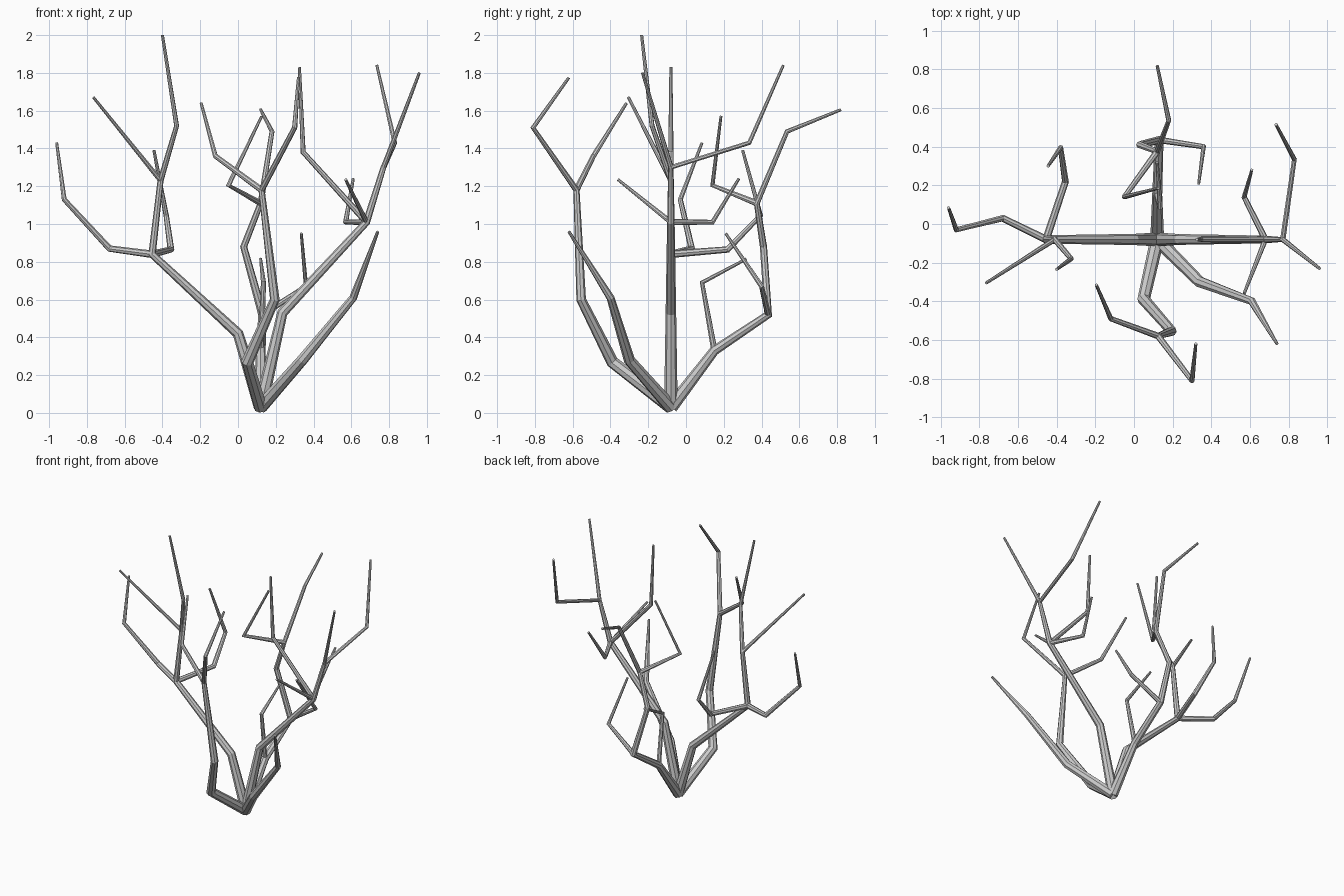
import bpy

BASE = (0.12, -0.08, 0.03)


def branch(name, *points):
    """Faceted tapering branch; each point is (x, y, z, radius)."""
    cu = bpy.data.curves.new(name, 'CURVE')
    cu.dimensions = '3D'
    cu.bevel_depth = 1.0
    cu.bevel_resolution = 2
    cu.use_fill_caps = True
    sp = cu.splines.new('POLY')
    sp.use_smooth = False
    sp.points.add(len(points) - 1)
    for p, (x, y, z, r) in zip(sp.points, points):
        p.co = (x, y, z, 1)
        p.radius = r
    ob = bpy.data.objects.new(name, cu)
    bpy.context.collection.objects.link(ob)
    bpy.ops.object.select_all(action='DESELECT')
    ob.select_set(True)
    bpy.context.view_layer.objects.active = ob
    bpy.ops.object.convert(target='MESH')


def limb(name, *points):
    """Main limb starting at the shared root."""
    branch(name, (*BASE, 0.036), *points)


def twig(name, start, mid, tip):
    """Thin side branch with one bend."""
    branch(name, (*start, 0.017), (*mid, 0.014), (*tip, 0.008))


# Left limb and its twigs
fork, top = (-0.455, -0.08, 0.84), (-0.41, -0.08, 1.23)
limb("left_limb", (0.0, -0.08, 0.42, 0.029), (*fork, 0.022), (*top, 0.016),
     (-0.325, -0.18, 1.52, 0.013), (-0.40, -0.235, 2.0, 0.008))
branch("left_outer_twig", (*fork, 0.02), (-0.68, 0.03, 0.87, 0.018),
       (-0.92, -0.03, 1.13, 0.014), (-0.96, 0.085, 1.43, 0.008))
branch("left_back_twig", (*fork, 0.02), (-0.355, 0.22, 0.865, 0.018),
       (-0.38, 0.395, 1.045, 0.014), (-0.445, 0.30, 1.39, 0.008))
branch("left_front_twig", (*top, 0.014), (-0.765, -0.305, 1.67, 0.008))

# Right limb and its twigs
fork, top = (0.68, -0.08, 1.01), (0.77, -0.08, 1.30)
limb("right_limb", (0.235, -0.08, 0.53, 0.028), (*fork, 0.02), (*top, 0.015),
     (0.83, 0.335, 1.43, 0.013), (0.735, 0.515, 1.84, 0.008))
twig("right_inner_twig", fork, (0.345, -0.08, 1.38), (0.325, -0.08, 1.83))
twig("right_back_twig", fork, (0.57, 0.14, 1.01), (0.61, 0.28, 1.24))
branch("right_front_twig", (*fork, 0.014), (0.57, -0.36, 1.235, 0.008))
branch("right_outer_twig", (*top, 0.014), (0.96, -0.23, 1.80, 0.008))

# Back limb and its twigs
low, fork, top = (0.12, 0.15, 0.33), (0.13, 0.435, 0.52), (0.12, 0.375, 1.11)
limb("back_limb", (*low, 0.026), (*fork, 0.023), (0.03, 0.41, 0.88, 0.019),
     (*top, 0.016), (0.18, 0.535, 1.49, 0.013), (0.12, 0.82, 1.605, 0.008))
twig("back_low_twig", low, (0.135, 0.085, 0.69), (0.12, 0.32, 0.815))
twig("back_right_twig", fork, (0.36, 0.40, 0.67), (0.335, 0.21, 0.95))
twig("back_inner_twig", top, (-0.05, 0.14, 1.205), (0.125, 0.185, 1.57))

# Front limb and its twigs
top = (0.125, -0.58, 1.18)
limb("front_limb", (0.05, -0.39, 0.27, 0.033), (0.195, -0.555, 0.60, 0.026),
     (*top, 0.017), (0.30, -0.81, 1.51, 0.014), (0.32, -0.62, 1.775, 0.008))
twig("front_left_twig", top, (-0.12, -0.49, 1.36), (-0.195, -0.315, 1.64))

# Front right limb, unbranched
limb("front_right_limb", (0.34, -0.30, 0.28, 0.03),
     (0.61, -0.40, 0.61, 0.021), (0.74, -0.62, 0.96, 0.008))
